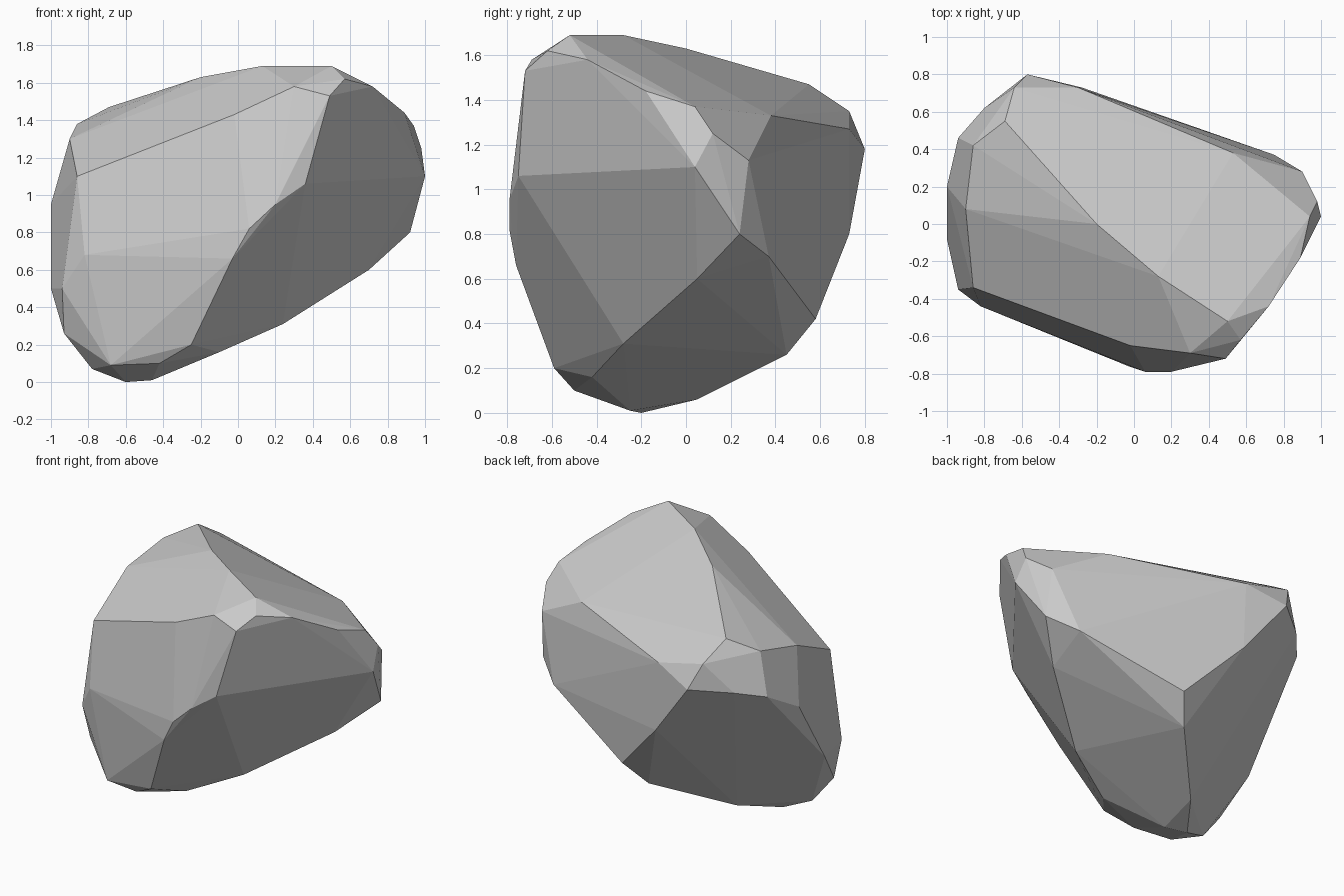
import bpy, bmesh, math

# Corner points of the boulder, grouped by the edge they lie on
corners = [
    # ridge along the top
    (-.69, .55, 1.47), (-.2, 0, 1.63), (.13, -.28, 1.69), (.5, -.52, 1.69),
    # front crest and upper front right corner
    (-.86, -.34, 1.1), (-.02, -.65, 1.43), (.3, -.69, 1.58), (.49, -.72, 1.53), (.57, -.62, 1.62),
    # edge between front and right faces
    (.36, -.75, 1.06), (.2, -.79, .95), (.06, -.79, .82), (-.03, -.76, .66), (-.25, -.59, .2),
    # lower left of the front
    (-.82, -.44, .68), (-.42, -.5, .1), (-.68, -.45, .09),
    # right end
    (.72, -.44, 1.58), (.89, -.18, 1.44), (.64, .27, 1.34), (.94, .04, 1.37), (.98, .12, 1.25),
    (1, .04, 1.1), (.92, .24, .8), (.9, .28, 1.13),
    # edge between right face and underside
    (.7, .05, .6), (.24, -.28, .31), (-.1, -.42, .16),
    # back face outline
    (.53, .38, 1.33), (-.3, .73, 1.27), (-.57, .8, 1.18),
    (-.28, .73, .8), (.08, .58, .42), (.75, .37, .7),
    # underside keel
    (-.03, .45, .26), (-.42, .05, .06), (-.6, -.2, 0), (-.78, -.26, .07), (-.46, -.25, .01),
    # left end
    (-.64, .73, 1.35), (-.86, .42, 1.38), (-.9, .08, 1.3), (-.8, .62, 1.15), (-.94, .46, 1.1),
    (-1, .2, .95), (-1, -.08, .5), (-.94, -.35, .5), (-.93, -.28, .26),
]

# Wrap the corners in a hull and merge near-flat facets
bm = bmesh.new()
for p in corners:
    bm.verts.new(p)
bmesh.ops.convex_hull(bm, input=bm.verts)
bmesh.ops.delete(bm, geom=[v for v in bm.verts if not v.link_faces], context='VERTS')
bmesh.ops.dissolve_limit(bm, angle_limit=math.radians(3), verts=bm.verts, edges=bm.edges)
bmesh.ops.recalc_face_normals(bm, faces=bm.faces)

mesh = bpy.data.meshes.new("boulder")
bm.to_mesh(mesh)
bm.free()
boulder = bpy.data.objects.new("boulder", mesh)
bpy.context.collection.objects.link(boulder)
